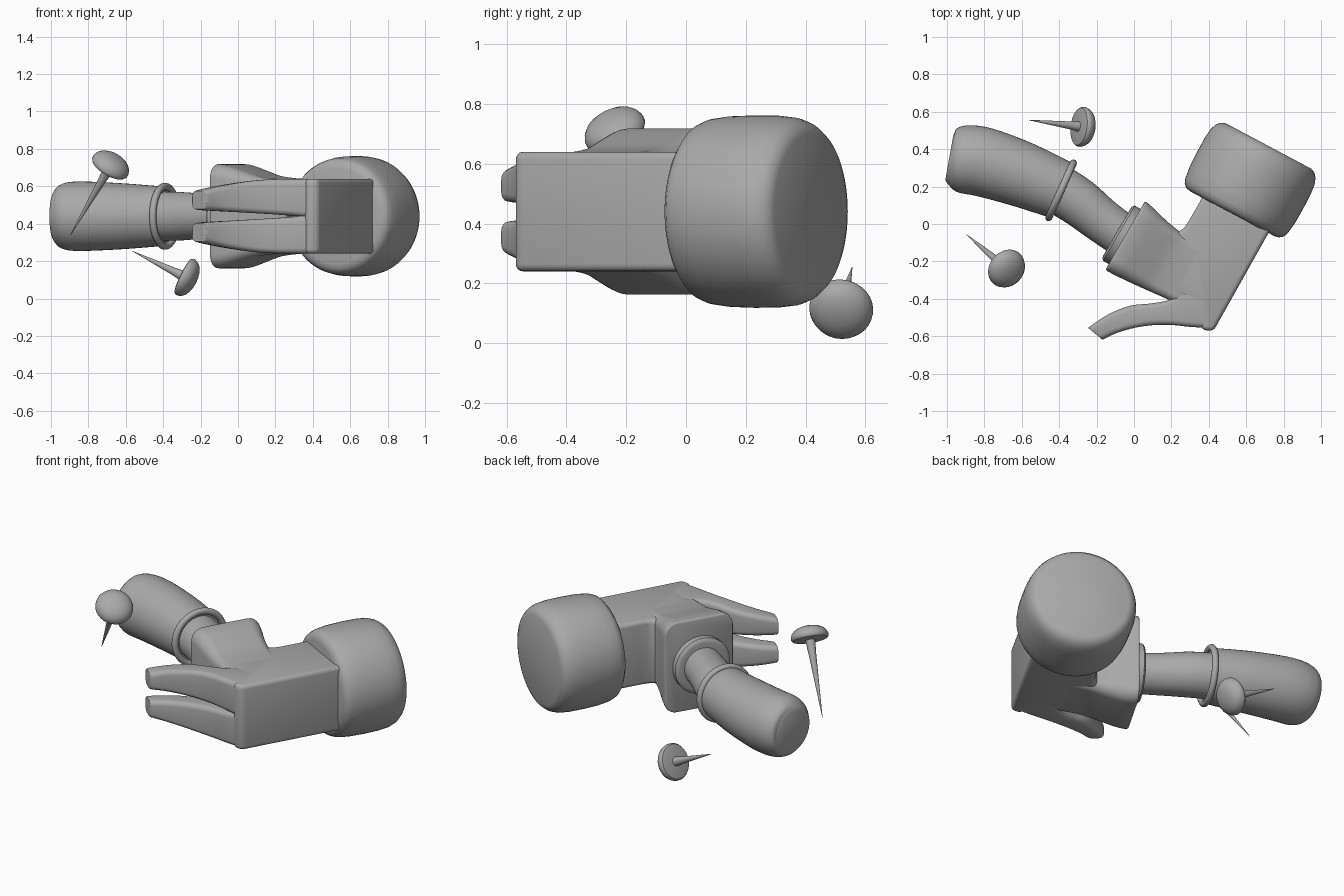
import bpy, bmesh, math
from mathutils import Vector

old = bpy.data.objects.get("Cube")
if old:
    bpy.data.objects.remove(old, do_unlink=True)

grey = bpy.data.materials.new("plain_grey")
grey.use_nodes = True
grey.diffuse_color = (0.4, 0.4, 0.4, 1)
grey.node_tree.nodes["Principled BSDF"].inputs["Base Color"].default_value = grey.diffuse_color

MID = 0.44                                   # height of the hammer's mid plane
UP = Vector((0, 0, 1))
ALONG = Vector((0.5, 0.866, 0))              # head axis, claw to striking face
ACROSS = Vector((0.866, -0.5, 0))            # from the handle into the head


def at(n, h, z=MID):
    return ACROSS * n + ALONG * h + UP * z


def smooth(obj, angle=40):
    bpy.ops.object.select_all(action='DESELECT')
    obj.select_set(True)
    bpy.context.view_layer.objects.active = obj
    bpy.ops.object.shade_smooth_by_angle(angle=math.radians(angle))


def finish(name, bm):
    bmesh.ops.recalc_face_normals(bm, faces=bm.faces)
    mesh = bpy.data.meshes.new(name)
    bm.to_mesh(mesh)
    bm.free()
    mesh.materials.append(grey)
    obj = bpy.data.objects.new(name, mesh)
    bpy.context.collection.objects.link(obj)
    smooth(obj)
    return obj


def loft(name, rings):
    bm = bmesh.new()
    loops = [[bm.verts.new(p) for p in ring] for ring in rings]
    for a, b in zip(loops, loops[1:]):
        for i in range(len(a)):
            j = (i + 1) % len(a)
            bm.faces.new((a[i], a[j], b[j], b[i]))
    bm.faces.new(loops[0])
    bm.faces.new(loops[-1])
    return finish(name, bm)


def circle(center, radius, axis, count=48):
    axis = axis.normalized()
    u = axis.cross(UP if abs(axis.z) < 0.9 else Vector((1, 0, 0))).normalized()
    v = axis.cross(u)
    turns = [2 * math.pi * i / count for i in range(count)]
    return [center + (u * math.cos(t) + v * math.sin(t)) * radius for t in turns]


def revolve(name, origin, axis, profile, count=48):
    axis = axis.normalized()
    return loft(name, [circle(origin + axis * t, r, axis, count) for r, t in profile])


def rounded(a, b, lo, hi, radius, steps=6):
    """Upright rounded rectangle between plan points a and b."""
    side = b - a
    width = side.length
    side.normalize()
    ring = []
    for k, (s, z) in enumerate(((1, 1), (0, 1), (0, 0), (1, 0))):
        cx = radius + s * (width - 2 * radius)
        cz = lo + radius + z * (hi - lo - 2 * radius)
        for i in range(steps + 1):
            t = math.pi / 2 * (k + i / steps)
            p = a + side * (cx + radius * math.cos(t))
            ring.append(Vector((p.x, p.y, cz + radius * math.sin(t))))
    return ring


def spline(rows, steps=5):
    """Catmull-Rom interpolation of tuples."""
    pts = [rows[0], *rows, rows[-1]]
    out = []
    for a, b, c, d in zip(pts, pts[1:], pts[2:], pts[3:]):
        for i in range(steps):
            t = i / steps
            out.append([0.5 * (2 * q + (r - p) * t + (2 * p - 5 * q + 4 * r - s) * t * t
                               + (3 * q - p - 3 * r + s) * t ** 3)
                        for p, q, r, s in zip(a, b, c, d)])
    return out + [list(rows[-1])]


def tube(name, rows):
    path = spline(rows)
    mids = [Vector((x, y, MID)) for x, y, r in path]
    rings = []
    for i, row in enumerate(path):
        axis = mids[min(i + 1, len(mids) - 1)] - mids[max(i - 1, 0)]
        rings.append(circle(mids[i], row[2], axis))
    return loft(name, rings)


# Handle: bent grip, ring and slim shaft
tube("grip", [(-0.987, 0.358, 0.12), (-0.975, 0.356, 0.145), (-0.95, 0.353, 0.168),
              (-0.9, 0.346, 0.183), (-0.8, 0.33, 0.185), (-0.6, 0.265, 0.175),
              (-0.39, 0.18, 0.158)])
tube("shaft", [(-0.42, 0.195, 0.132), (-0.3, 0.12, 0.129), (-0.18, 0.025, 0.12),
               (-0.05, -0.07, 0.115)])
bpy.ops.mesh.primitive_torus_add(major_radius=0.16, minor_radius=0.019, major_segments=48,
                                 minor_segments=12, location=(-0.39, 0.18, MID))
ring = bpy.context.object
ring.name = "handle_ring"
ring.rotation_mode = 'QUATERNION'
ring.rotation_quaternion = Vector((0.91, -0.41, 0)).to_track_quat('Z', 'Y')
ring.data.materials.append(grey)
smooth(ring)

# Collar between shaft and head
revolve("collar", at(0, -0.083), ACROSS,
        [(0.145, -0.058), (0.16, -0.055), (0.17, -0.045), (0.17, 0.02)])

# Flared cheek: across, lower and upper edge along the axis, half height, corner radius
cheek = spline([(-0.01, -0.28, 0.125, 0.268, 0.07), (0.0, -0.289, 0.134, 0.278, 0.075),
                (0.06, -0.287, 0.122, 0.272, 0.075), (0.15, -0.28, 0.1, 0.245, 0.065),
                (0.25, -0.27, 0.085, 0.214, 0.05), (0.36, -0.258, 0.08, 0.201, 0.04),
                (0.45, -0.25, 0.08, 0.196, 0.04)])
loft("cheek", [rounded(at(n, lo), at(n, hi), MID - half, MID + half, r)
               for n, lo, hi, half, r in cheek])

# Neck block carrying the striking face
bm = bmesh.new()
outline = [(0.735, -0.02), (0.387, 0.18), (0.29, 0.01), (0.258, -0.035), (0.21, -0.045),
           (0.14, -0.2), (0.23, -0.38), (0.35, -0.42), (0.36, -0.566), (0.425, -0.572)]
base = bm.faces.new([bm.verts.new((x, y, MID - 0.2)) for x, y in outline])
top = bmesh.ops.extrude_face_region(bm, geom=[base])["geom"]
bmesh.ops.translate(bm, vec=UP * 0.4, verts=[v for v in top if isinstance(v, bmesh.types.BMVert)])
bmesh.ops.recalc_face_normals(bm, faces=bm.faces)
bmesh.ops.bevel(bm, geom=bm.edges[:], offset=0.03, segments=4, profile=0.5,
                affect='EDGES', clamp_overlap=True)
finish("neck", bm)

# Striking face
face_axis = Vector((math.cos(math.radians(62)), math.sin(math.radians(62)), 0))
revolve("striking_face", at(0.428, 0.31), face_axis,
        [(0.255, 0), (0.28, 0.006), (0.3, 0.022), (0.311, 0.05), (0.319, 0.11), (0.322, 0.2),
         (0.321, 0.29), (0.315, 0.345), (0.303, 0.378), (0.285, 0.4), (0.26, 0.411)], 64)

# Claws: outer plan point, inner plan point, gap from and reach above the mid plane
claw = spline([(0.41, -0.556, 0.34, -0.33, -0.01, 0.199), (0.3, -0.55, 0.26, -0.36, 0.003, 0.199),
               (0.2, -0.54, 0.19, -0.405, 0.01, 0.198), (0.1, -0.541, 0.09, -0.425, 0.016, 0.192),
               (0.0, -0.556, -0.02, -0.437, 0.022, 0.178), (-0.09, -0.582, -0.135, -0.482, 0.028, 0.16),
               (-0.16, -0.615, -0.235, -0.547, 0.034, 0.14), (-0.17, -0.618, -0.243, -0.556, 0.042, 0.13)])
for side, name in ((1, "upper_claw"), (-1, "lower_claw")):
    rings = []
    for ox, oy, ix, iy, gap, reach in claw:
        lo, hi = sorted((MID + side * gap, MID + side * reach))
        rings.append(rounded(Vector((ox, oy, 0)), Vector((ix, iy, 0)), lo, hi, 0.028, 4))
    loft(name, rings)


# Loose nails: domed head and tapered pin
def nail(name, tip, head):
    tip, head = Vector(tip), Vector(head)
    axis = head - tip
    revolve(name + "_head", head, axis,
            [(0.085, -0.034), (0.1, -0.03), (0.107, -0.02), (0.107, -0.008), (0.1, 0.01),
             (0.086, 0.026), (0.062, 0.039), (0.035, 0.046), (0.008, 0.048)], 32)
    revolve(name + "_pin", tip, axis,
            [(0.001, 0), (0.021, axis.length * 0.75), (0.029, axis.length - 0.02)], 24)


nail("first_nail", (-0.897, -0.055, 0.337), (-0.676, -0.243, 0.72))
nail("second_nail", (-0.563, 0.556, 0.253), (-0.268, 0.518, 0.108))
